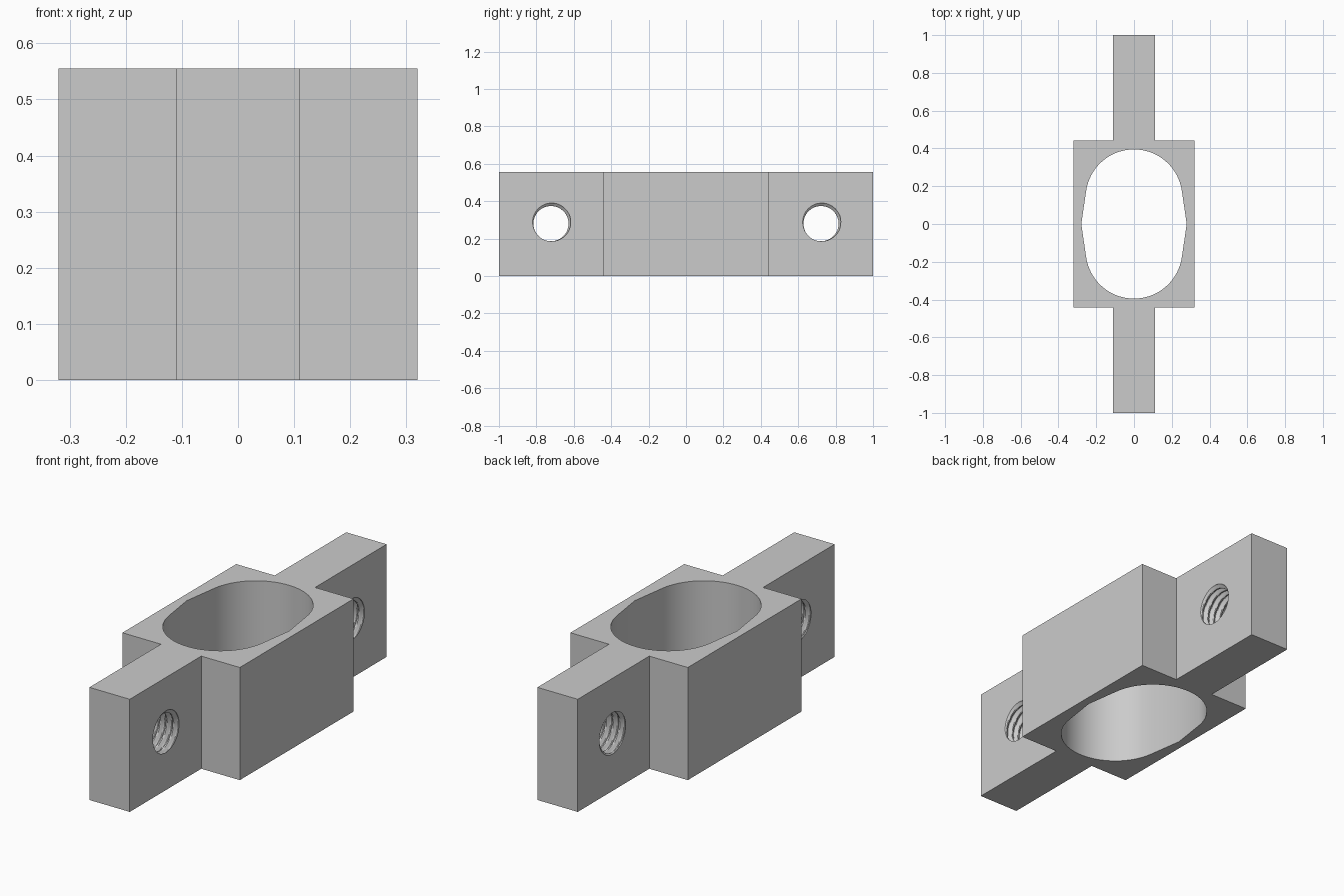
import bpy, bmesh, math
from math import pi, sin, cos

if "Cube" in bpy.data.objects:
    bpy.data.objects.remove(bpy.data.objects["Cube"])

HEIGHT = 0.555
ARM_X, ARM_Y = 0.11, 1.0        # half width and reach of the arms
HUB_X, HUB_Y = 0.32, 0.443      # half size of the central block
HOLE_Y, HOLE_Z = 0.722, 0.28    # threaded hole centres
MINOR, MAJOR, PITCH = 0.094, 0.111, 0.036

grey = bpy.data.materials.new("plain grey")
grey.diffuse_color = (0.6, 0.6, 0.6, 1)
grey.use_nodes = True
grey.node_tree.nodes["Principled BSDF"].inputs["Base Color"].default_value = grey.diffuse_color


def finish(name, bm):
    bmesh.ops.recalc_face_normals(bm, faces=bm.faces)
    mesh = bpy.data.meshes.new(name)
    bm.to_mesh(mesh)
    bm.free()
    mesh.materials.append(grey)
    obj = bpy.data.objects.new(name, mesh)
    bpy.context.collection.objects.link(obj)
    return obj


def prism(name, outline, z0, z1):
    bm = bmesh.new()
    face = bm.faces.new([bm.verts.new((x, y, z0)) for x, y in outline])
    top = bmesh.ops.extrude_face_region(bm, geom=[face])["geom"]
    verts = [v for v in top if isinstance(v, bmesh.types.BMVert)]
    bmesh.ops.translate(bm, verts=verts, vec=(0, 0, z1 - z0))
    return finish(name, bm)


def thread_radius(x, a):
    # right-handed helical groove opening at the upper part of the +x mouth
    u = (x - ARM_X) / PITCH - (a - math.radians(65)) / (2 * pi)
    d = abs(u - round(u))
    t = min(1, max(0, (0.40 - d) / 0.33))
    return MINOR + (MAJOR - MINOR) * t


def thread_cutter(name, y):
    bm = bmesh.new()
    sides, half = 48, ARM_X + 0.02
    steps = round(2 * half / PITCH * 10)
    rings = []
    for i in range(steps + 1):
        x = -half + 2 * half * i / steps
        ring = []
        for k in range(sides):
            a = 2 * pi * k / sides
            r = thread_radius(x, a)
            ring.append(bm.verts.new((x, y + r * cos(a), HOLE_Z + r * sin(a))))
        rings.append(ring)
    for r0, r1 in zip(rings, rings[1:]):
        for k in range(sides):
            n = (k + 1) % sides
            bm.faces.new((r0[k], r0[n], r1[n], r1[k]))
    bm.faces.new(rings[0])
    bm.faces.new(rings[-1])
    return finish(name, bm)


# body: central block with an arm at each end
quarter = [(HUB_X, HUB_Y), (ARM_X, HUB_Y), (ARM_X, ARM_Y)]
half = quarter + [(-x, y) for x, y in reversed(quarter)]
body = prism("clamp_body", half + [(-x, -y) for x, y in half], 0, HEIGHT)

# bore: two round ends joined by slightly pointed sides
tilt = math.radians(8)
arc = []
for i in range(33):
    a = tilt + (pi - 2 * tilt) * i / 32
    arc.append((0.256 * cos(a), 0.139 + 0.256 * sin(a)))
oval = [(0.279, 0)] + arc
cutters = [prism("bore_cutter", oval + [(-x, -y) for x, y in oval], -0.1, HEIGHT + 0.1)]

# threaded holes through both arms
for side, label in ((-1, "front"), (1, "back")):
    cutters.append(thread_cutter(label + "_thread_cutter", side * HOLE_Y))

bpy.context.view_layer.objects.active = body
body.select_set(True)
for cutter in cutters:
    mod = body.modifiers.new(cutter.name, 'BOOLEAN')
    mod.operation, mod.solver, mod.object = 'DIFFERENCE', 'EXACT', cutter
    bpy.ops.object.modifier_apply(modifier=mod.name)
for cutter in cutters:
    bpy.data.objects.remove(cutter)

bpy.ops.object.shade_smooth_by_angle(angle=math.radians(25))
